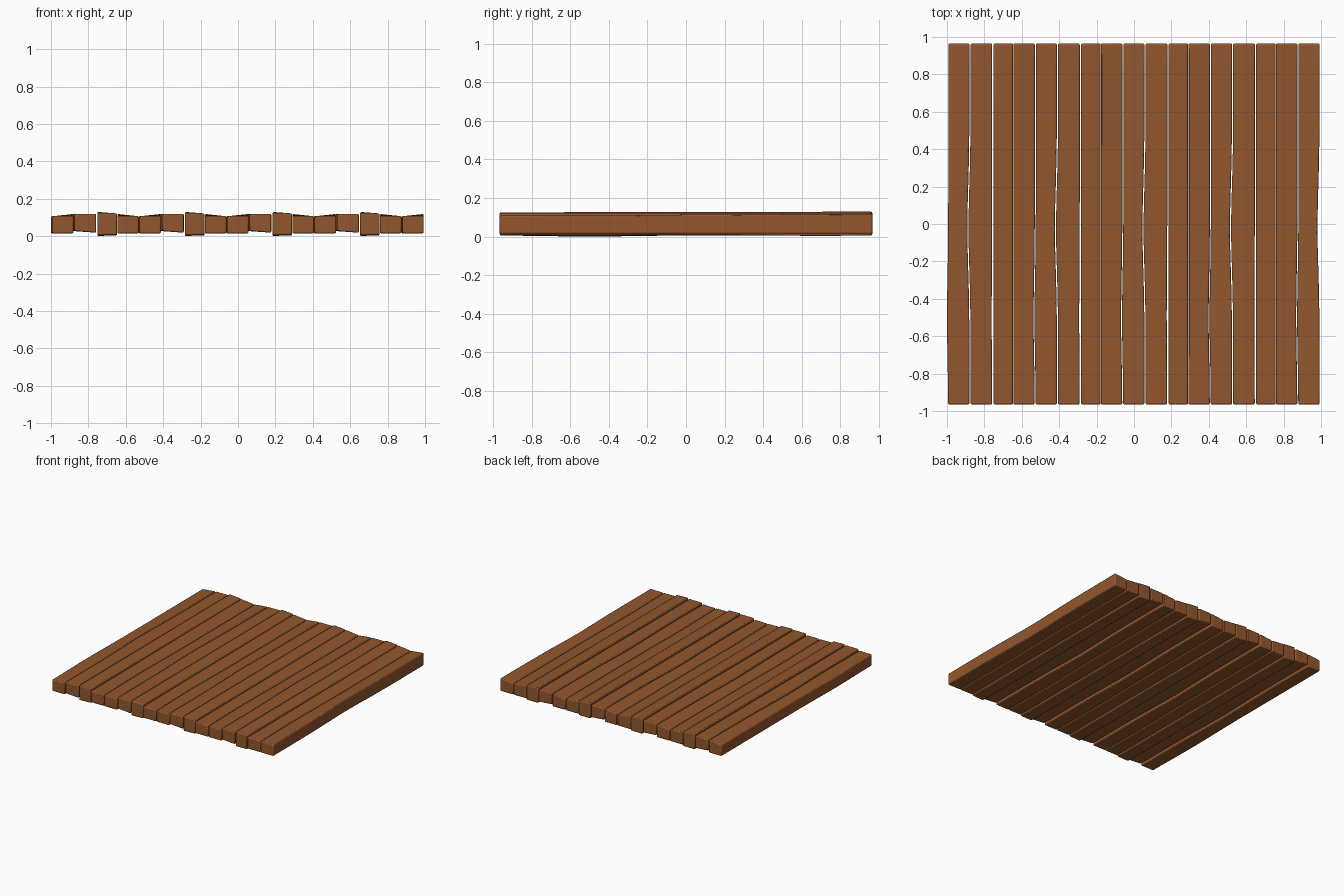
import bpy, bmesh, math

default = bpy.data.objects.get("Cube")
if default:
    bpy.data.objects.remove(default)

# Wood colour
wood = bpy.data.materials.new("warm_brown_wood")
wood.use_nodes = True
brown = (0.29, 0.096, 0.027, 1)
wood.diffuse_color = brown
wood.node_tree.nodes["Principled BSDF"].inputs["Base Color"].default_value = brown

HALF = 0.965
STEPS = 16
PERIOD = 0.468


def bump(y, centre, width=0.3):
    return math.exp(-((y - centre) / width) ** 2)


# Each plank shape: left and right edge, bottom and top heights at left and right
SHAPES = [
    dict(x=(-0.993, -0.880), low=(0.015, 0.015), high=(0.107, 0.109)),
    dict(x=(-0.874, -0.758), low=(0.028, 0.019), high=(0.119, 0.120)),
    dict(x=(-0.751, -0.647), low=(0.006, 0.008), high=(0.126, 0.122)),
    dict(x=(-0.645, -0.530), low=(0.015, 0.015), high=(0.109, 0.107)),
]


def section(kind, y):
    """Four corners of a plank's warped cross-section at depth y."""
    s = SHAPES[kind]
    (xl, xr), (bl, br), (tl, tr) = s["x"], s["low"], s["high"]
    middle, near = bump(y, -0.02), bump(y, -0.5)
    back = (y + HALF) / (2 * HALF)
    if kind == 0:
        xl -= 0.007 * near
        xr -= 0.011 * middle
        tr += 0.010 * back
    elif kind == 1:
        xl -= 0.011 * middle
        xr -= 0.003 * near
    elif kind == 2:
        bl -= 0.006 * near
        br -= 0.004 * bump(y, 0.7)
        tl += 0.004 * back
    else:
        xr -= 0.007 * near
        tl += 0.010 * back
    return [(xl, bl), (xr, br), (xr, tr), (xl, tl)]


def plank(index):
    kind, shift = index % 4, (index // 4) * PERIOD
    bm = bmesh.new()
    rings = []
    for i in range(STEPS + 1):
        y = -HALF + 2 * HALF * i / STEPS
        rings.append([bm.verts.new((x + shift, y, z)) for x, z in section(kind, y)])
    for a, b in zip(rings, rings[1:]):
        for k in range(4):
            n = (k + 1) % 4
            bm.faces.new((a[k], a[n], b[n], b[k]))
    bm.faces.new(rings[0])
    bm.faces.new(rings[-1][::-1])
    bmesh.ops.recalc_face_normals(bm, faces=bm.faces)
    mesh = bpy.data.meshes.new(f"plank_{index + 1}")
    bm.to_mesh(mesh)
    bm.free()
    mesh.materials.append(wood)
    ob = bpy.data.objects.new(mesh.name, mesh)
    bpy.context.collection.objects.link(ob)
    # Softly worn edges
    bevel = ob.modifiers.new("worn_edges", "BEVEL")
    bevel.width = 0.007
    bevel.segments = 2
    bevel.limit_method = "ANGLE"
    bevel.angle_limit = math.radians(40)
    return ob


# Row of planks laid side by side
planks = [plank(i) for i in range(17)]
bpy.ops.object.select_all(action="DESELECT")
for ob in planks:
    ob.select_set(True)
bpy.context.view_layer.objects.active = planks[0]
bpy.ops.object.shade_smooth_by_angle(angle=math.radians(40))
